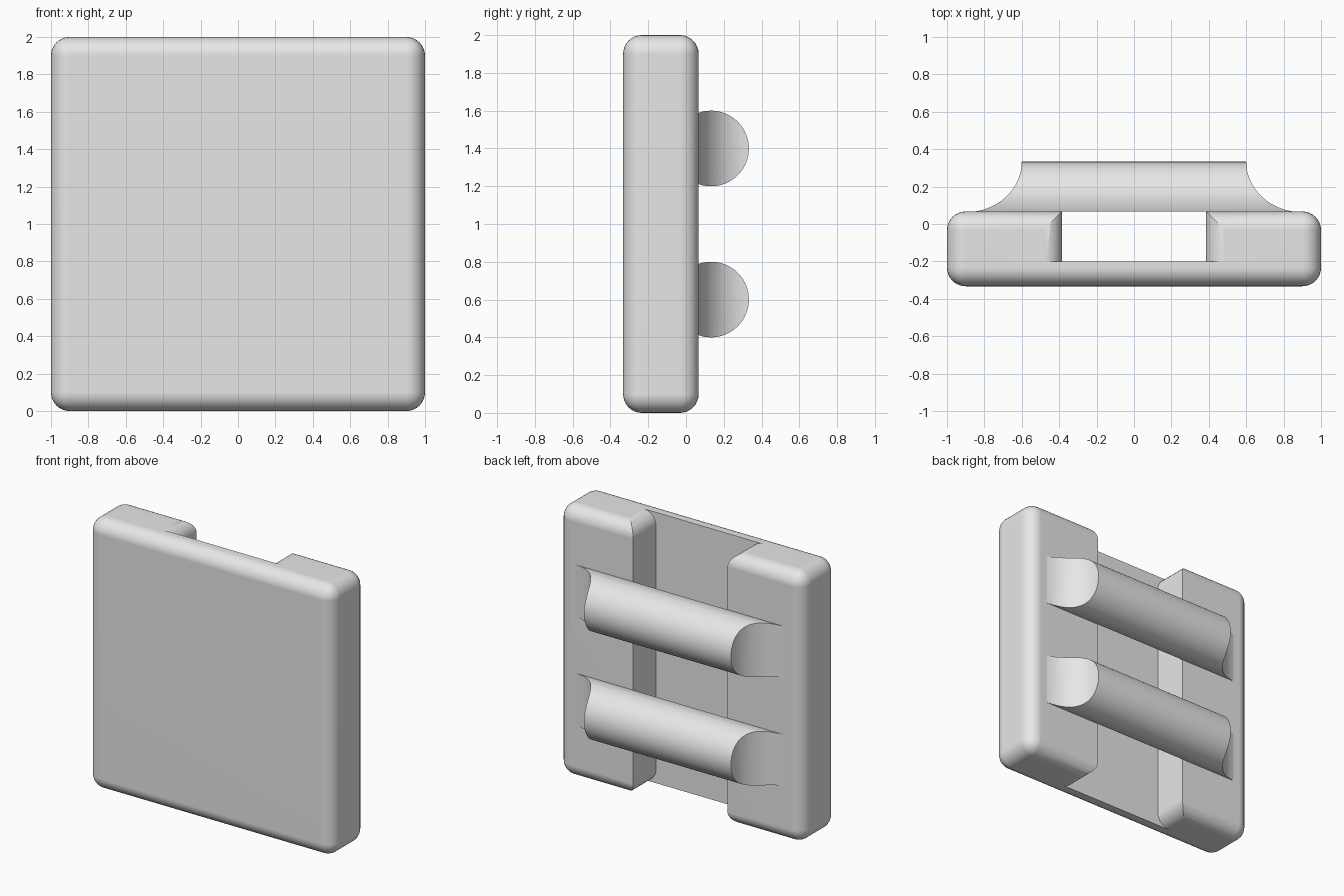
import bpy, bmesh
from math import sin, cos, pi, radians, acos
from mathutils import Vector

if "Cube" in bpy.data.objects:
    bpy.data.objects.remove(bpy.data.objects["Cube"], do_unlink=True)

FRONT, BACK, FLOOR = -0.333, 0.067, -0.2
ROUND = 0.1
CHANNEL = 0.385

grey = bpy.data.materials.new("light grey")
grey.use_nodes = True
grey.diffuse_color = (0.8, 0.8, 0.8, 1)
grey.node_tree.nodes["Principled BSDF"].inputs["Base Color"].default_value = (0.8, 0.8, 0.8, 1)


def prism(name, profile, offset):
    """Extrude a closed loop of 3D points by the given offset."""
    bm = bmesh.new()
    face = bm.faces.new([bm.verts.new(p) for p in profile])
    extruded = bmesh.ops.extrude_face_region(bm, geom=[face], use_keep_orig=True)
    moved = [g for g in extruded["geom"] if isinstance(g, bmesh.types.BMVert)]
    bmesh.ops.translate(bm, verts=moved, vec=Vector(offset))
    bmesh.ops.recalc_face_normals(bm, faces=bm.faces)
    mesh = bpy.data.meshes.new(name)
    bm.to_mesh(mesh)
    bm.free()
    mesh.materials.append(grey)
    obj = bpy.data.objects.new(name, mesh)
    bpy.context.collection.objects.link(obj)
    return obj


def activate(obj):
    bpy.ops.object.select_all(action="DESELECT")
    obj.select_set(True)
    bpy.context.view_layer.objects.active = obj


def cut(obj, cutter):
    """Subtract the cutter for good and discard it."""
    mod = obj.modifiers.new("cut", "BOOLEAN")
    mod.operation, mod.solver, mod.object = "DIFFERENCE", "EXACT", cutter
    activate(obj)
    bpy.ops.object.modifier_apply(modifier=mod.name)
    bpy.data.objects.remove(cutter, do_unlink=True)


def finish(obj):
    activate(obj)
    bpy.ops.object.shade_smooth_by_angle(angle=radians(25))
    mod = obj.modifiers.new("even shading", "WEIGHTED_NORMAL")
    mod.keep_sharp = True


# Rounded block
block = prism("block", [(-1, FRONT, 0), (1, FRONT, 0), (1, FRONT, 2), (-1, FRONT, 2)],
              (0, BACK - FRONT, 0))
bevel = block.modifiers.new("rounding", "BEVEL")
bevel.width, bevel.segments = ROUND, 8
activate(block)
bpy.ops.object.modifier_apply(modifier=bevel.name)

# Back channel, flaring at its top and bottom to round the rail ends
flare = []
for i in range(9):
    a = i / 8 * pi / 2
    flare.append((CHANNEL + ROUND * (1 - cos(a)), 2 - ROUND + ROUND * sin(a)))
flare.append((CHANNEL + ROUND, 2.2))
right_side = [(x, 2 - z) for x, z in reversed(flare)] + flare
outline = right_side + [(-x, z) for x, z in reversed(right_side)]
cut(block, prism("channel_cutter", [(x, FLOOR, z) for x, z in outline], (0, 1, 0)))
finish(block)

# Two bars across the channel, flat underneath, with scooped ends
RADIUS, BAR_Y = 0.2, 0.133
span = acos((BACK - BAR_Y) / RADIUS)
for name, height in (("lower_bar", 0.6), ("upper_bar", 1.4)):
    arc = [span * (i / 24 - 1) for i in range(49)]
    bar = prism(name, [(-0.88, BAR_Y + RADIUS * cos(a), height + RADIUS * sin(a)) for a in arc],
                (1.76, 0, 0))
    for side in (-1, 1):
        scoop = [pi + pi * i / 32 for i in range(33)]
        curve = [(0.9 + 0.3 * cos(a), 0.333 + 0.27 * sin(a)) for a in scoop]
        curve += [(1.2, 0.6), (0.6, 0.6)]
        cut(bar, prism("scoop_cutter", [(side * x, y, height - 0.3) for x, y in curve],
                       (0, 0, 0.6)))
    finish(bar)
